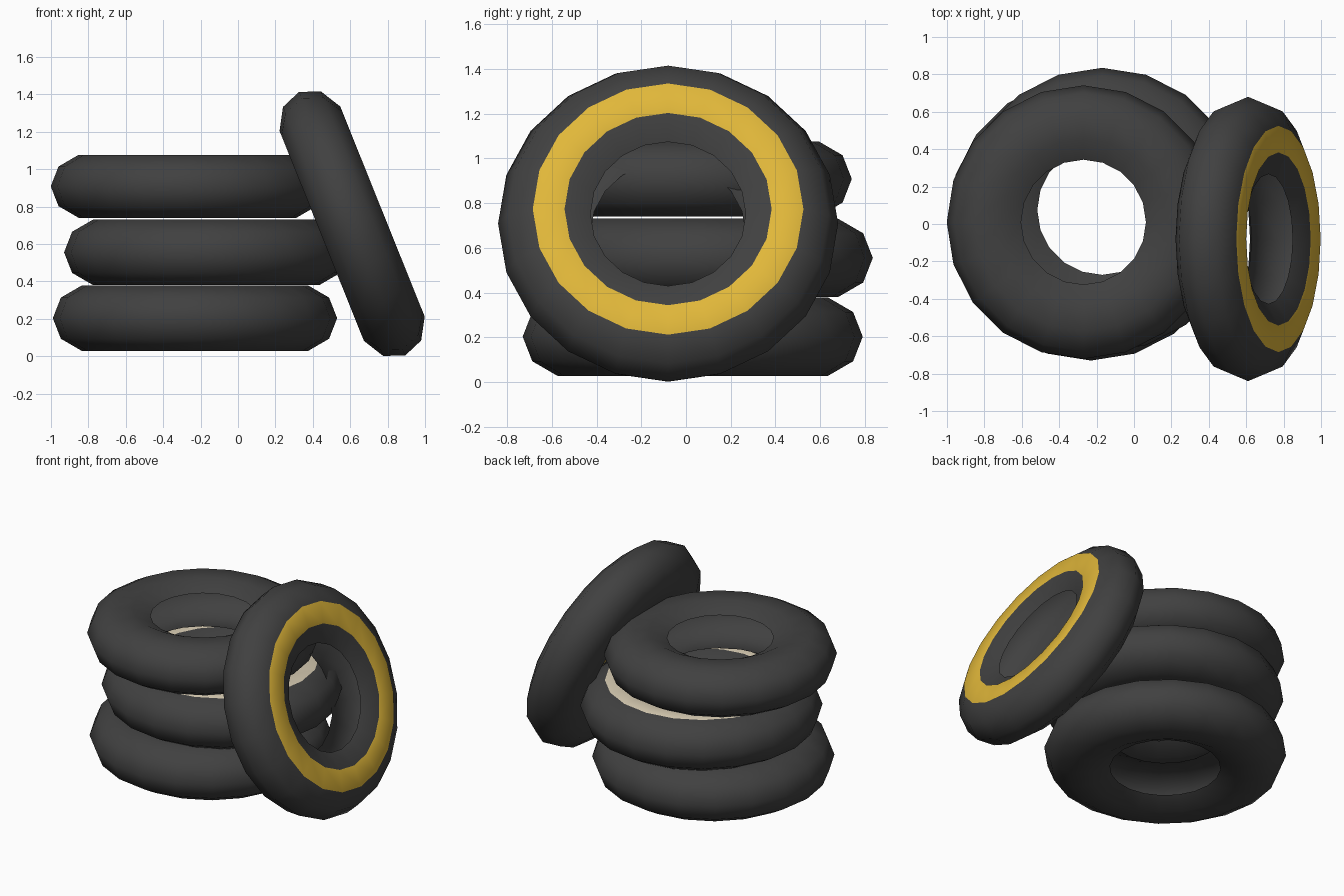
import bpy, bmesh, math
from mathutils import Vector

cube = bpy.data.objects.get("Cube")
if cube:
    bpy.data.objects.remove(cube, do_unlink=True)


def make_material(name, rgb):
    mat = bpy.data.materials.new(name)
    mat.use_nodes = True
    color = (*rgb, 1.0)
    mat.diffuse_color = color
    mat.node_tree.nodes["Principled BSDF"].inputs["Base Color"].default_value = color
    return mat


rubber = make_material("dark rubber", (0.052, 0.052, 0.052))
yellow = make_material("yellow stripe", (0.75, 0.475, 0.042))
cream = make_material("cream stripe", (0.67, 0.59, 0.44))

# Tyre cross-section (radius, height), from the upper bead round to the lower bead
upper = [(0.347, 0.117), (0.463, 0.175), (0.605, 0.175), (0.717, 0.11)]
PROFILE = upper + [(0.76, 0.0)] + [(r, -h) for r, h in reversed(upper)]
STRIPE_BAND = 1      # flat band of the upper sidewall
SIDES = 20


def make_tyre(name, location, scale=1.0, tilt=0.0, stripe=None):
    """Sweep the open cross-section round the axle; optionally colour one sidewall."""
    bm = bmesh.new()
    rings = []
    for i in range(SIDES):
        a = math.tau * i / SIDES
        rings.append([bm.verts.new(Vector((r * math.cos(a), r * math.sin(a), h)))
                      for r, h in PROFILE])
    for i in range(SIDES):
        here, there = rings[i], rings[(i + 1) % SIDES]
        for j in range(len(PROFILE) - 1):
            face = bm.faces.new((here[j], here[j + 1], there[j + 1], there[j]))
            face.smooth = True
            if stripe and j == STRIPE_BAND:
                face.material_index = 1
    mesh = bpy.data.meshes.new(name)
    bm.to_mesh(mesh)
    bm.free()
    mesh.materials.append(rubber)
    if stripe:
        mesh.materials.append(stripe)
    obj = bpy.data.objects.new(name, mesh)
    obj.location = location
    obj.rotation_euler = (0, math.radians(tilt), 0)
    obj.scale = (scale, scale, scale)
    bpy.context.collection.objects.link(obj)
    return obj


# Stack of three tyres
make_tyre("bottom_tyre", (-0.23, 0.03, 0.203))
make_tyre("middle_tyre", (-0.17, 0.075, 0.555), stripe=cream)
make_tyre("top_tyre", (-0.27, 0.01, 0.908), scale=0.962)

# Tyre leaning against the stack
make_tyre("leaning_tyre", (0.61, -0.08, 0.708), tilt=68.1, stripe=yellow)
